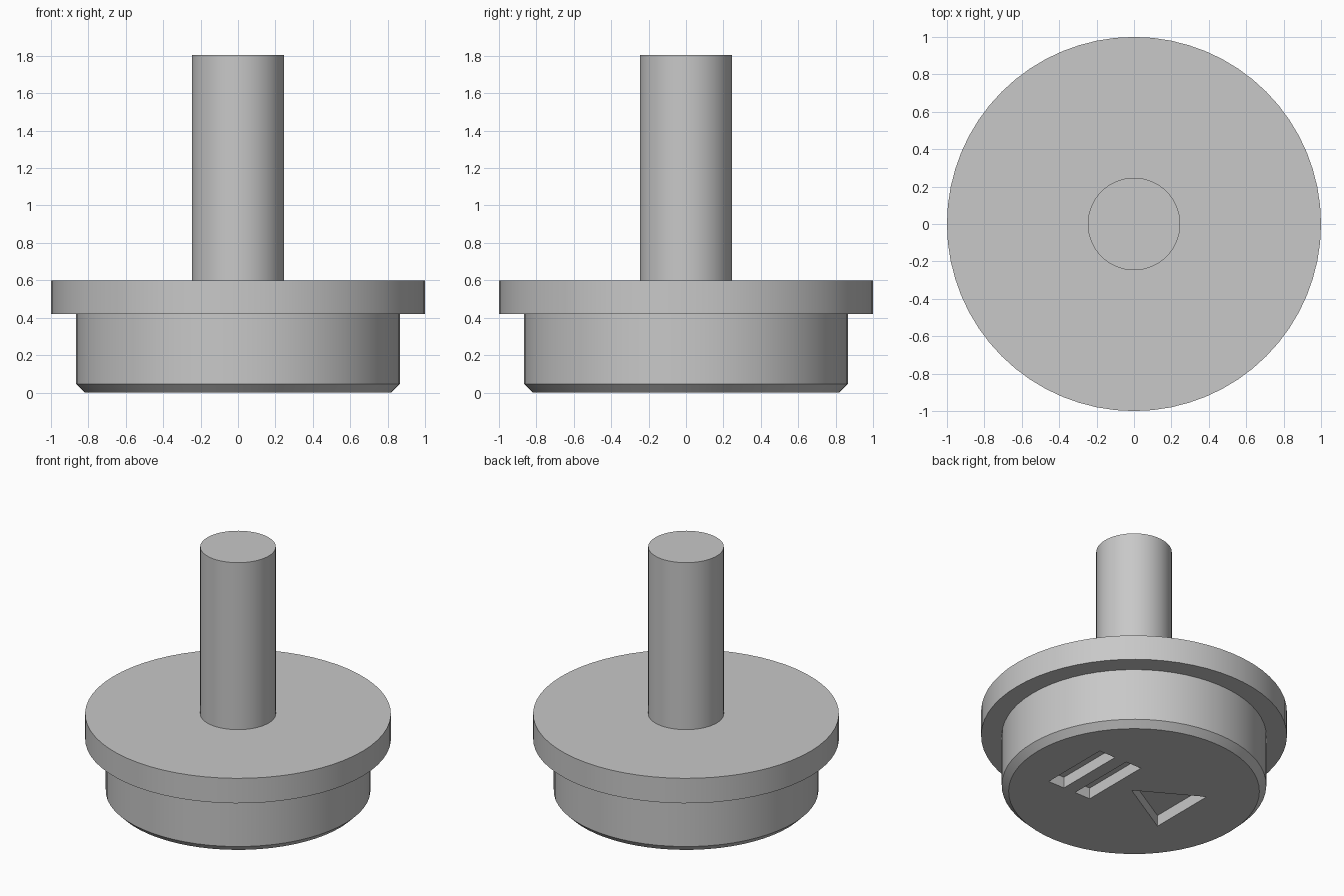
import bpy, bmesh
from math import sin, cos, pi, radians

SIDES = 64

cube = bpy.data.objects.get("Cube")
if cube:
    bpy.data.objects.remove(cube, do_unlink=True)

grey = bpy.data.materials.new("plain_grey")
grey.use_nodes = True
grey.diffuse_color = (0.58, 0.58, 0.58, 1)
grey.node_tree.nodes["Principled BSDF"].inputs["Base Color"].default_value = (0.58, 0.58, 0.58, 1)


def finish(bm, name):
    bmesh.ops.recalc_face_normals(bm, faces=bm.faces)
    mesh = bpy.data.meshes.new(name)
    bm.to_mesh(mesh)
    bm.free()
    mesh.materials.append(grey)
    obj = bpy.data.objects.new(name, mesh)
    bpy.context.collection.objects.link(obj)
    return obj


def lathe(name, profile, cap_start=False, cap_end=False, closed=False):
    """Turn (radius, height) points around z."""
    bm = bmesh.new()
    rings = [[bm.verts.new((r * cos(2 * pi * i / SIDES), r * sin(2 * pi * i / SIDES), z))
              for i in range(SIDES)] for r, z in profile]
    pairs = list(zip(rings, rings[1:]))
    if closed:
        pairs.append((rings[-1], rings[0]))
    for a, b in pairs:
        for i in range(SIDES):
            j = (i + 1) % SIDES
            bm.faces.new((a[i], a[j], b[j], b[i]))
    if cap_start:
        bm.faces.new(rings[0][::-1])
    if cap_end:
        bm.faces.new(rings[-1])
    return finish(bm, name)


def prism(name, outline, bottom, top):
    """Extrude a flat outline upwards."""
    bm = bmesh.new()
    face = bm.faces.new([bm.verts.new((x, y, bottom)) for x, y in outline])
    new = bmesh.ops.extrude_face_region(bm, geom=[face])["geom"]
    bmesh.ops.translate(bm, vec=(0, 0, top - bottom),
                        verts=[v for v in new if isinstance(v, bmesh.types.BMVert)])
    return finish(bm, name)


def bar(x0, x1, half):
    return [(x0, -half), (x1, -half), (x1, half), (x0, half)]


# Turned parts; faces buried inside the solid are left open
body = lathe("chamfered_body", [(0.82, 0), (0.865, 0.045), (0.865, 0.42)],
             cap_start=True, cap_end=True)
flange = lathe("flange", [(0.865, 0.42), (1, 0.42), (1, 0.6), (0.247, 0.6)])
stem = lathe("stem", [(0.247, 0.6), (0.247, 1.805)], cap_end=True)

# Recesses in the underside: a triangle and two bars
recesses = {
    "triangle_cutter": [(0.02, 0), (-0.41, 0.25), (-0.41, -0.25)],
    "inner_bar_cutter": bar(0.16, 0.285, 0.26),
    "outer_bar_cutter": bar(0.38, 0.51, 0.26),
}
bpy.context.view_layer.objects.active = body
for name, outline in recesses.items():
    cutter = prism(name, outline, -0.1, 0.08)
    cutter.hide_render = True
    mod = body.modifiers.new(name, 'BOOLEAN')
    mod.operation = 'DIFFERENCE'
    mod.solver = 'EXACT'
    mod.object = cutter
    bpy.ops.object.modifier_apply(modifier=name)
    bpy.data.objects.remove(cutter, do_unlink=True)

# Drop the body's hidden top cap
bm = bmesh.new()
bm.from_mesh(body.data)
caps = [f for f in bm.faces if all(v.co.z > 0.41 for v in f.verts)]
bmesh.ops.delete(bm, geom=caps, context='FACES')
bm.to_mesh(body.data)
bm.free()

# Smooth round walls with crisp edges
bpy.ops.object.select_all(action='DESELECT')
for obj in (body, flange, stem):
    obj.select_set(True)
bpy.ops.object.shade_smooth_by_angle(angle=radians(30))
